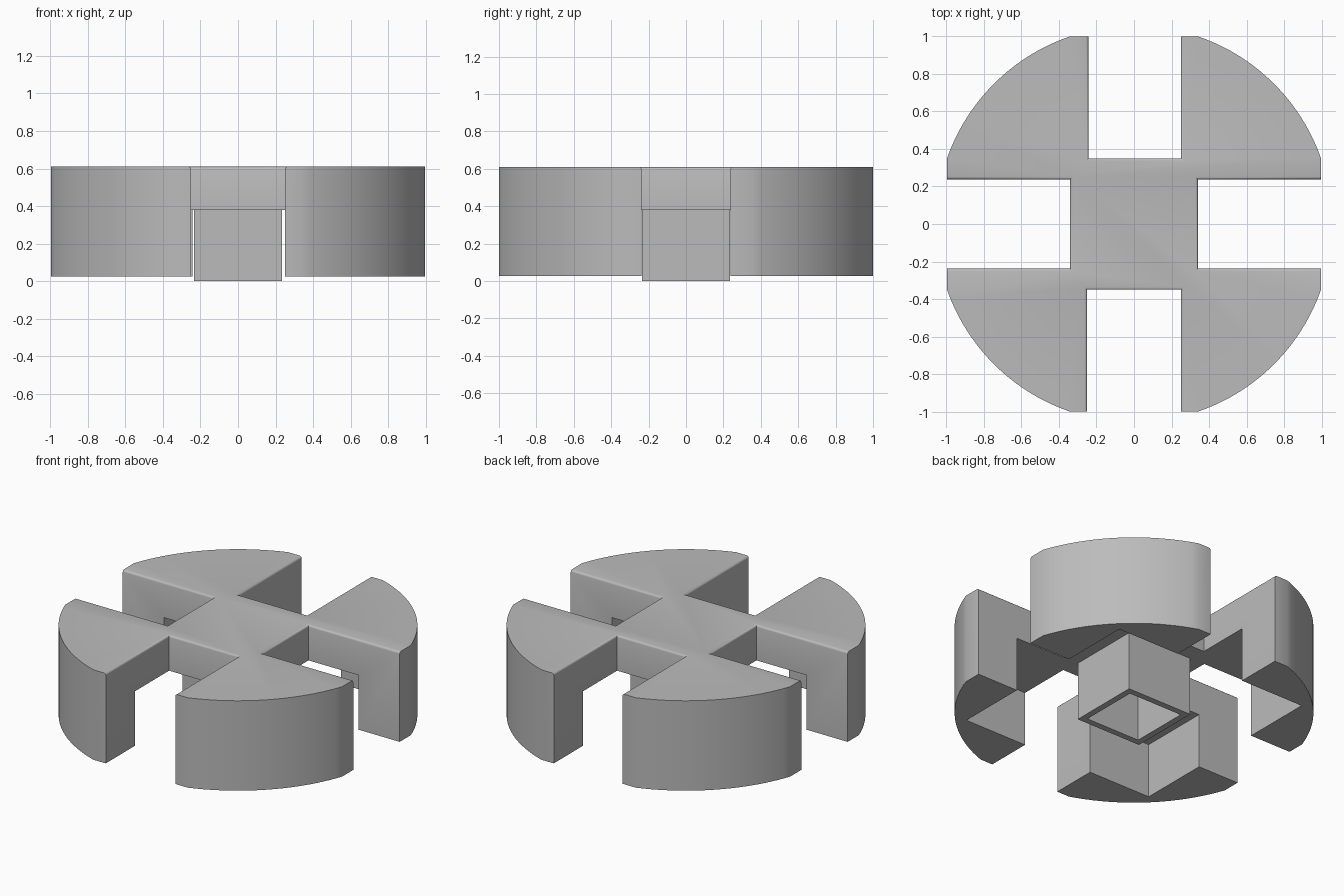
import bpy, bmesh, math

default = bpy.data.objects.get("Cube")
if default:
    bpy.data.objects.remove(default, do_unlink=True)

TOP, CEILING, FOOT = 0.61, 0.38, 0.026
HALF_X, HALF_Y, RADIUS = 0.995, 1.0, 1.056
NOTCH_X, NOTCH_Y, SLOT_Y = 0.34, 0.35, 0.238
POST, HOLE, CAVITY = 0.235, 0.178, 0.7

grey = bpy.data.materials.new("plain grey")
grey.use_nodes = True
colour = (0.5, 0.5, 0.5, 1)
grey.diffuse_color = colour
grey.node_tree.nodes["Principled BSDF"].inputs["Base Color"].default_value = colour


def add_object(name, bm):
    bmesh.ops.recalc_face_normals(bm, faces=bm.faces)
    mesh = bpy.data.meshes.new(name)
    bm.to_mesh(mesh)
    bm.free()
    mesh.materials.append(grey)
    obj = bpy.data.objects.new(name, mesh)
    bpy.context.collection.objects.link(obj)
    return obj


def box(half_x, half_y, low, high):
    bm = bmesh.new()
    bmesh.ops.create_cube(bm, size=1)
    for v in bm.verts:
        v.co = (v.co.x * 2 * half_x, v.co.y * 2 * half_y, low if v.co.z < 0 else high)
    return bm


def quadrant(sx, sy, slot_x):
    """Outline of one sector, from the y slot round to the x slot."""
    start = math.asin(HALF_Y / RADIUS)
    end = math.acos(HALF_X / RADIUS)
    steps = 20
    points = [(slot_x, NOTCH_Y), (slot_x, HALF_Y)]
    for i in range(steps + 1):
        a = start + (end - start) * i / steps
        points.append((RADIUS * math.cos(a), RADIUS * math.sin(a)))
    points += [(HALF_X, SLOT_Y), (NOTCH_X, SLOT_Y)]
    if sx * sy < 0:
        points.reverse()
    return [(x * sx, y * sy) for x, y in points]


# Slotted disc, extruded from its outline
outline = (quadrant(1, 1, 0.25) + quadrant(1, -1, 0.25)
           + quadrant(-1, -1, 0.25) + quadrant(-1, 1, 0.243))
bm = bmesh.new()
base = bm.faces.new([bm.verts.new((x, y, FOOT)) for x, y in outline])
result = bmesh.ops.extrude_face_region(bm, geom=[base], use_keep_orig=True)
for v in result["geom"]:
    if isinstance(v, bmesh.types.BMVert):
        v.co.z = TOP
bmesh.ops.recalc_face_normals(bm, faces=bm.faces)


def is_inner(v):
    return abs(v.co.x) < 0.36 and abs(v.co.y) < 0.36


# Rounded upper edges along the slots
slot_edges = [e for e in bm.edges
              if all(v.co.z > TOP - 0.001 for v in e.verts)
              and any(is_inner(v) for v in e.verts)]
bmesh.ops.bevel(bm, geom=slot_edges, offset=0.014, segments=3,
                profile=0.5, affect='EDGES', clamp_overlap=True)
body = add_object("slotted_disc", bm)

# Square recess under the disc
cutter = add_object("recess_cutter", box(CAVITY, CAVITY, -0.2, CEILING))
cutter.hide_render = True
cut = body.modifiers.new("recess", 'BOOLEAN')
cut.operation = 'DIFFERENCE'
cut.solver = 'EXACT'
cut.object = cutter
bpy.ops.object.select_all(action='DESELECT')
bpy.context.view_layer.objects.active = body
body.select_set(True)
bpy.ops.object.modifier_apply(modifier=cut.name)
bpy.data.objects.remove(cutter, do_unlink=True)
bpy.ops.object.shade_smooth_by_angle(angle=math.radians(35))

# Hollow square post hanging from the recess ceiling
bm = box(POST, POST, 0, CEILING)
bm.faces.ensure_lookup_table()
bottom = min(bm.faces, key=lambda f: f.calc_center_median().z)
top = max(bm.faces, key=lambda f: f.calc_center_median().z)
bmesh.ops.delete(bm, geom=[top], context='FACES_ONLY')
bmesh.ops.inset_region(bm, faces=[bottom], thickness=POST - HOLE)
result = bmesh.ops.extrude_discrete_faces(bm, faces=[bottom])
for v in result["faces"][0].verts:
    v.co.z = CEILING - 0.002
add_object("centre_post", bm)
